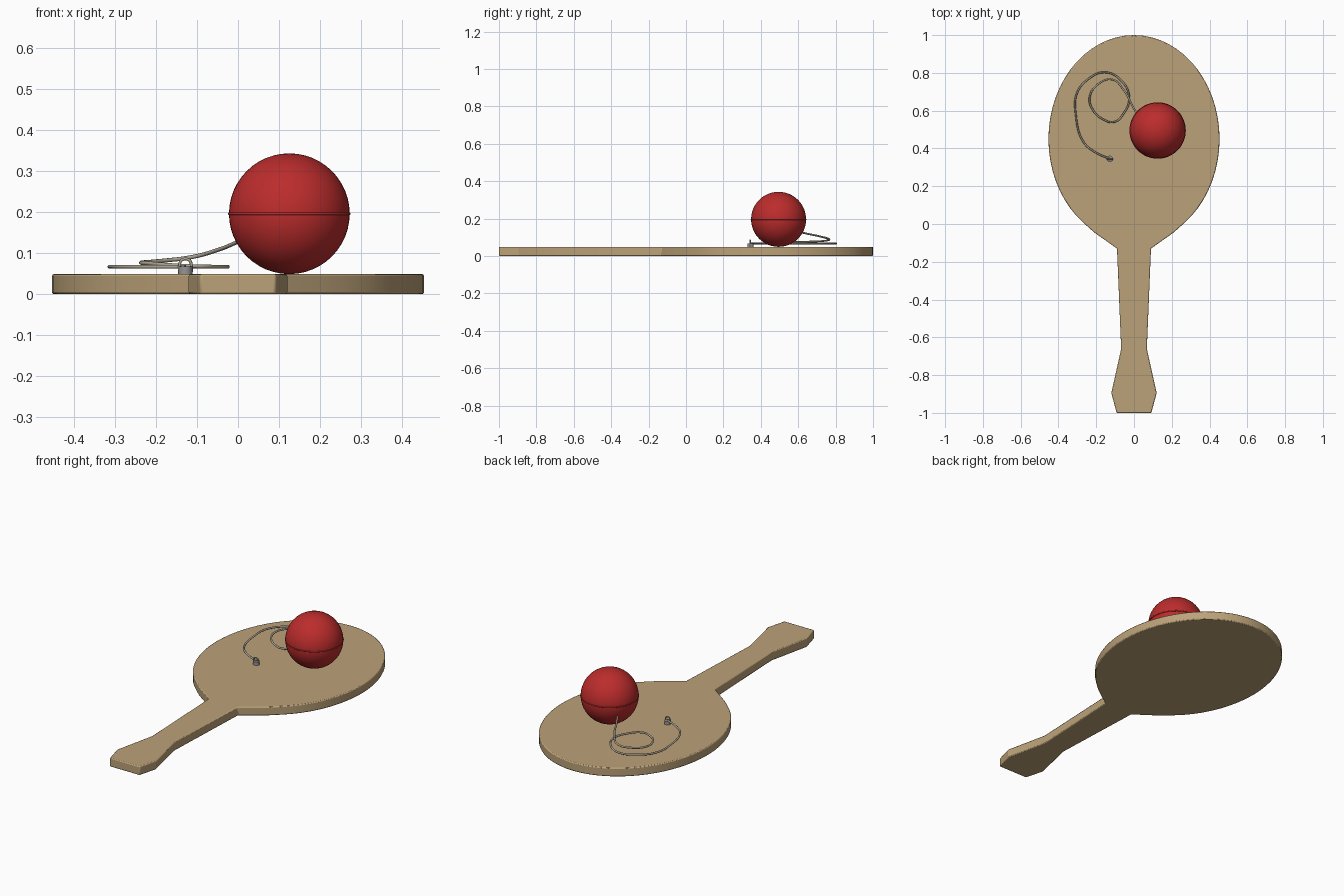
import bpy, bmesh, math
from mathutils import Vector

if "Cube" in bpy.data.objects:
    bpy.data.objects.remove(bpy.data.objects["Cube"])


def material(name, rgb):
    m = bpy.data.materials.new(name)
    m.diffuse_color = (*rgb, 1)
    m.use_nodes = True
    m.node_tree.nodes["Principled BSDF"].inputs["Base Color"].default_value = m.diffuse_color
    return m


wood = material("wood", (0.5, 0.36, 0.19))
red = material("red_rubber", (0.5, 0.025, 0.025))
cord = material("cord", (0.42, 0.38, 0.3))
metal = material("metal", (0.3, 0.3, 0.3))


def smooth(obj, angle=30):
    bpy.ops.object.select_all(action='DESELECT')
    obj.select_set(True)
    bpy.context.view_layer.objects.active = obj
    bpy.ops.object.shade_smooth_by_angle(angle=math.radians(angle))


def finish(name, mat, angle=30):
    obj = bpy.context.object
    obj.name = name
    obj.data.materials.append(mat)
    smooth(obj, angle)
    return obj


def wire(name, points, radius, mat):
    """Round wire through the given points."""
    cu = bpy.data.curves.new(name, 'CURVE')
    cu.dimensions = '3D'
    cu.bevel_depth = radius
    cu.bevel_resolution = 2
    cu.use_fill_caps = True
    cu.resolution_u = 6
    sp = cu.splines.new('BEZIER')
    sp.bezier_points.add(len(points) - 1)
    for bp, p in zip(sp.bezier_points, points):
        bp.co = p
        bp.handle_left_type = bp.handle_right_type = 'AUTO'
    obj = bpy.data.objects.new(name, cu)
    bpy.context.collection.objects.link(obj)
    bpy.ops.object.select_all(action='DESELECT')
    obj.select_set(True)
    bpy.context.view_layer.objects.active = obj
    bpy.ops.object.convert(target='MESH')
    return finish(name, mat, 60)


# Paddle: oval head running into a flared handle, mirrored outline
half = []
for i in range(25):
    a = math.radians(90 - i * 144 / 24)
    half.append((0.453 * math.cos(a), 0.45 + 0.55 * math.sin(a)))
half += [(0.21, -0.045), (0.09, -0.13), (0.068, -0.66), (0.12, -0.895), (0.092, -1.0)]
outline = half + [(-x, y) for x, y in reversed(half[1:])]
bm = bmesh.new()
face = bm.faces.new([bm.verts.new((x, y, 0)) for x, y in outline])
ext = bmesh.ops.extrude_face_region(bm, geom=[face])
bmesh.ops.translate(bm, verts=[g for g in ext['geom'] if isinstance(g, bmesh.types.BMVert)],
                    vec=(0, 0, 0.049))
bmesh.ops.recalc_face_normals(bm, faces=bm.faces)
mesh = bpy.data.meshes.new("paddle")
bm.to_mesh(mesh)
bm.free()
paddle = bpy.data.objects.new("paddle", mesh)
bpy.context.collection.objects.link(paddle)
mesh.materials.append(wood)
bev = paddle.modifiers.new("edge", 'BEVEL')
bev.width = 0.005
bev.segments = 2
bev.limit_method = 'ANGLE'
bev.angle_limit = math.radians(40)
smooth(paddle, 25)

# Ball with a thin raised seam
centre = Vector((0.125, 0.495, 0.196))
bpy.ops.mesh.primitive_uv_sphere_add(segments=48, ring_count=24, radius=0.147, location=centre)
finish("ball", red)
bpy.ops.mesh.primitive_torus_add(major_segments=48, minor_segments=8, major_radius=0.146,
                                 minor_radius=0.0033, location=centre)
finish("ball_seam", red, 60)

# Elastic string: from the ball, round a small loop, then a bigger arc to the staple
wire("elastic_string", [
    (0.05, 0.53, 0.153), (0.0, 0.61, 0.128), (-0.055, 0.71, 0.106), (-0.115, 0.765, 0.09),
    (-0.19, 0.74, 0.081), (-0.235, 0.67, 0.077), (-0.215, 0.60, 0.075), (-0.165, 0.555, 0.071),
    (-0.105, 0.54, 0.068), (-0.055, 0.585, 0.067), (-0.025, 0.67, 0.067), (-0.068, 0.76, 0.067),
    (-0.155, 0.803, 0.067), (-0.245, 0.765, 0.067), (-0.303, 0.69, 0.067),
    (-0.308, 0.58, 0.067), (-0.268, 0.435, 0.067), (-0.205, 0.38, 0.067),
    (-0.128, 0.345, 0.067)], 0.005, cord)

# Knot and staple holding the string on the face
bpy.ops.mesh.primitive_cylinder_add(vertices=20, radius=0.017, depth=0.02,
                                    location=(-0.128, 0.345, 0.058))
finish("knot", metal)
arch = [(-0.128 + 0.014 * math.cos(t), 0.343, 0.073 + 0.013 * math.sin(t))
        for t in [i * math.pi / 6 for i in range(7)]]
arch = [(arch[0][0], 0.343, 0.045)] + arch + [(arch[-1][0], 0.343, 0.045)]
wire("staple", arch, 0.0035, cord)
